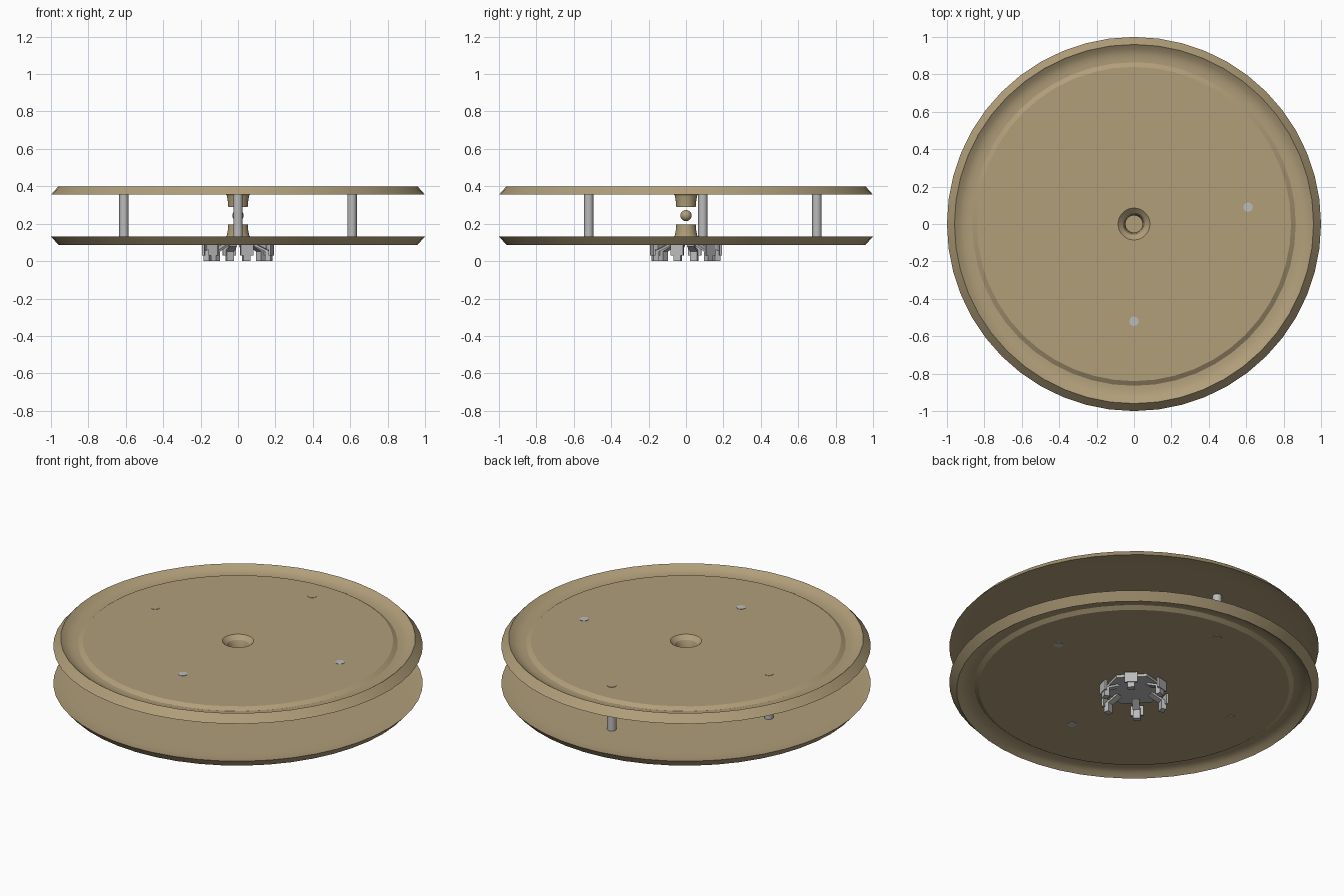
import bpy, bmesh, math
from mathutils import Matrix, Vector

if "Cube" in bpy.data.objects:
    bpy.data.objects.remove(bpy.data.objects["Cube"], do_unlink=True)

MID = 0.2435  # mirror height between the two flanges


def material(name, color):
    m = bpy.data.materials.new(name)
    m.use_nodes = True
    m.diffuse_color = (*color, 1)
    m.node_tree.nodes["Principled BSDF"].inputs["Base Color"].default_value = (*color, 1)
    return m


tan = material("tan", (0.44, 0.345, 0.195))
grey = material("light grey", (0.50, 0.50, 0.50))


def finish(name, bm, mats, smooth=True):
    bmesh.ops.recalc_face_normals(bm, faces=bm.faces)
    me = bpy.data.meshes.new(name)
    bm.to_mesh(me)
    bm.free()
    ob = bpy.data.objects.new(name, me)
    bpy.context.collection.objects.link(ob)
    for m in mats:
        me.materials.append(m)
    if smooth:
        bpy.ops.object.select_all(action='DESELECT')
        ob.select_set(True)
        bpy.context.view_layer.objects.active = ob
        bpy.ops.object.shade_smooth_by_angle(angle=math.radians(25))
    return ob


def lathe(name, profile, flip=False):
    bm = bmesh.new()
    vs = [bm.verts.new((r, 0, 2 * MID - z if flip else z)) for r, z in profile]
    es = [bm.edges.new(p) for p in zip(vs, vs[1:])]
    bmesh.ops.spin(bm, geom=vs + es, cent=(0, 0, 0), axis=(0, 0, 1),
                   angle=math.tau, steps=48)
    bmesh.ops.remove_doubles(bm, verts=bm.verts, dist=0.0001)
    return finish(name, bm, [tan])


def box(bm, size, matrix):
    bmesh.ops.create_cube(bm, size=1, matrix=matrix @ Matrix.Diagonal((*size, 1)))


# Flange with dished rim, raised disc and funnel hub
outer_side = [(0, 0.298), (0.047, 0.298), (0.05, 0.335), (0.06, 0.362), (0.085, 0.385),
              (0.84, 0.385), (0.865, 0.369), (0.885, 0.3695), (0.91, 0.373),
              (0.935, 0.382), (0.96, 0.40)]
inner_side = [(1, 0.355), (0.97, 0.36), (0.93, 0.3625), (0.87, 0.363), (0.07, 0.363),
              (0.06, 0.35), (0.055, 0.325), (0.052, 0.29), (0, 0.29)]
lathe("upper_flange", outer_side + inner_side)
lathe("lower_flange", outer_side + inner_side, flip=True)

# Bearing ball between the hubs
bm = bmesh.new()
bmesh.ops.create_uvsphere(bm, u_segments=16, v_segments=10, radius=0.03,
                          matrix=Matrix.Translation((0, 0, MID)))
finish("centre_ball", bm, [tan])

# Four spacer rods, two of them with tan end caps
rods = {"front_rod": (0, -0.52), "left_rod": (0.61, 0.09),
        "right_rod": (-0.61, 0.09), "back_rod": (0, 0.70)}
for name, (x, y) in rods.items():
    bm = bmesh.new()
    bmesh.ops.create_cone(bm, cap_ends=True, segments=16, radius1=0.025, radius2=0.025,
                          depth=0.287, matrix=Matrix.Translation((x, y, MID)))
    if name in ("right_rod", "back_rod"):
        for f in bm.faces:
            f.material_index = int(abs(f.normal.z) > 0.9)
    finish(name, bm, [grey, tan])

# Six-sided retaining clip under the lower flange
bm = bmesh.new()
start = math.radians(45)
bmesh.ops.create_cone(bm, cap_ends=True, segments=6, radius1=0.165, radius2=0.165, depth=0.016,
                      matrix=Matrix.Translation((0, 0, 0.094)) @ Matrix.Rotation(start, 4, 'Z'))
finish("clip_plate", bm, [grey], smooth=False)

# Clip legs: a sloping arm, an outer wall and a foot at each corner
bm = bmesh.new()
for i in range(6):
    turn = Matrix.Rotation(start + i * math.tau / 6, 4, 'Z')
    arm = Matrix.Translation((0.135, 0, 0.068)) @ Matrix.Rotation(math.radians(25), 4, 'Y')
    box(bm, (0.09, 0.04, 0.012), turn @ arm)
    box(bm, (0.012, 0.07, 0.06), turn @ Matrix.Translation((0.183, 0, 0.06)))
    box(bm, (0.03, 0.04, 0.055), turn @ Matrix.Translation((0.17, 0, 0.0275)))
finish("clip_legs", bm, [grey], smooth=False)
